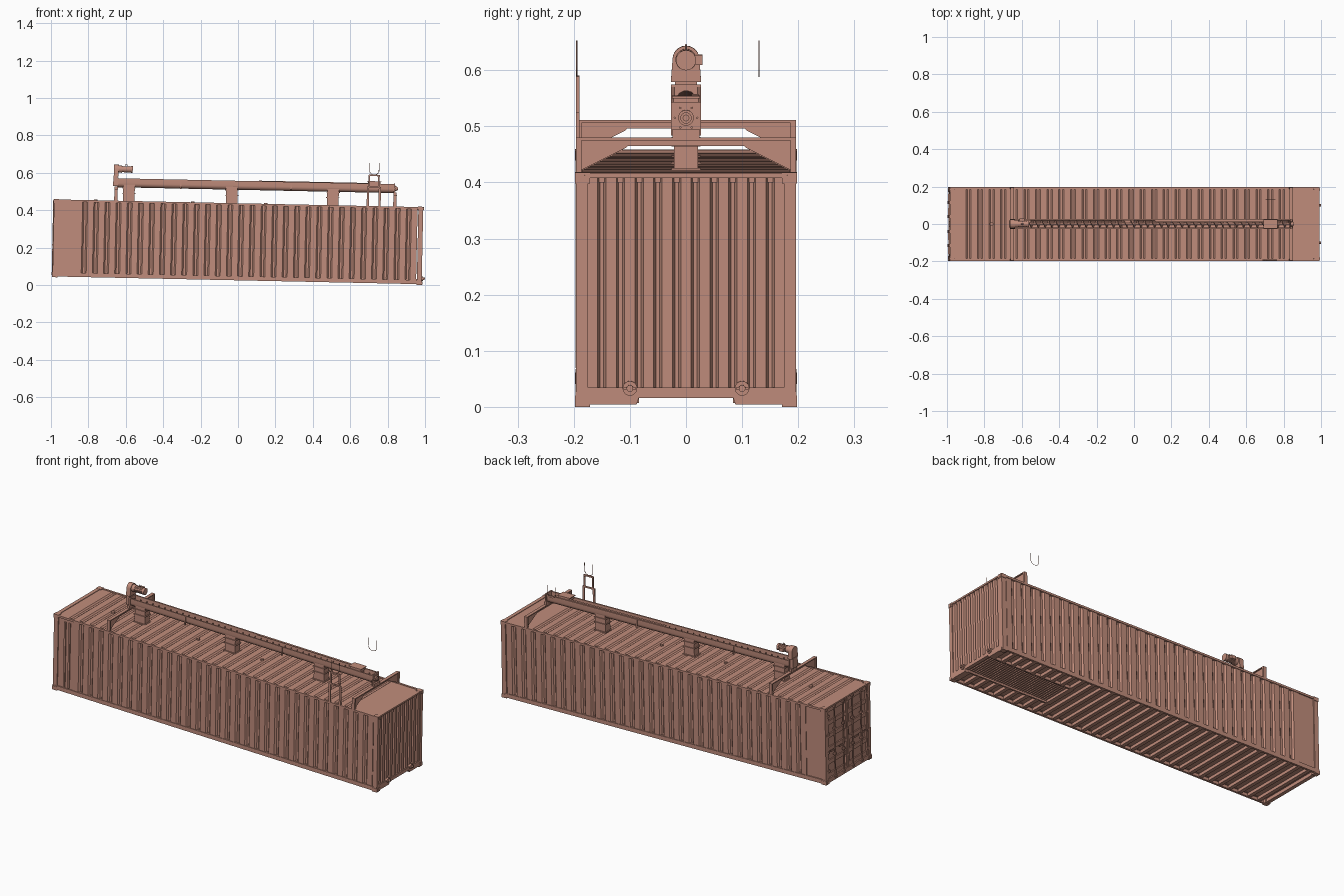
import bpy, bmesh, math
from mathutils import Matrix, Vector

cube = bpy.data.objects.get("Cube")
if cube:
    bpy.data.objects.remove(cube, do_unlink=True)

COLOUR = (0.53, 0.265, 0.2, 1)
mat = bpy.data.materials.new("dusty_red_paint")
mat.use_nodes = True
mat.diffuse_color = COLOUR
mat.node_tree.nodes["Principled BSDF"].inputs["Base Color"].default_value = COLOUR

# The whole container leans slightly down towards +x
TILT = Matrix.Translation((0, 0, 0.0208)) @ Matrix.Rotation(0.021, 4, 'Y')
X0, X1, W, H = -0.992, 0.982, 0.197, 0.418
ORDER = {'x': (2, 0, 1), 'y': (0, 2, 1), 'z': (0, 1, 2)}


def prism(bm, pts, axis, a, b):
    """Extrude a 2D outline along an axis from a to b."""
    def put(p, d):
        q = (p[0], p[1], d)
        return bm.verts.new([q[i] for i in ORDER[axis]])
    lo, hi = [put(p, a) for p in pts], [put(p, b) for p in pts]
    bm.faces.new(lo)
    bm.faces.new(hi)
    for i in range(len(pts)):
        j = (i + 1) % len(pts)
        bm.faces.new((lo[i], lo[j], hi[j], hi[i]))


def box(bm, x, y, z):
    prism(bm, [(x[0], y[0]), (x[1], y[0]), (x[1], y[1]), (x[0], y[1])], 'z', *z)


def disc(bm, c, r, axis, a, b, n=20):
    ring = [(c[0] + r * math.cos(t * math.tau / n), c[1] + r * math.sin(t * math.tau / n)) for t in range(n)]
    prism(bm, ring, axis, a, b)


def wave(u0, u1, n, outer, inner, back):
    """Trapezoid corrugation outline closed by a straight back."""
    p = (u1 - u0) / (n + 0.55)
    pts = []
    for i in range(n + 1):
        s = u0 + i * p
        pts += [(s, outer), (s + p * 0.55, outer)]
        if i < n:
            pts += [(s + p * 0.68, inner), (s + p * 0.87, inner)]
    return pts + [(u1, back), (u0, back)]


def finish(bm, name, smooth=False):
    bmesh.ops.recalc_face_normals(bm, faces=bm.faces)
    me = bpy.data.meshes.new(name)
    bm.to_mesh(me)
    bm.free()
    me.materials.append(mat)
    ob = bpy.data.objects.new(name, me)
    bpy.context.collection.objects.link(ob)
    ob.matrix_world = TILT
    if smooth:
        bpy.ops.object.select_all(action='DESELECT')
        ob.select_set(True)
        bpy.context.view_layer.objects.active = ob
        bpy.ops.object.shade_smooth_by_angle(angle=math.radians(35))
    return ob


def wire(name, pts, r):
    cu = bpy.data.curves.new(name, 'CURVE')
    cu.dimensions, cu.bevel_depth, cu.bevel_resolution = '3D', r, 1
    cu.use_fill_caps = True
    sp = cu.splines.new('POLY')
    sp.points.add(len(pts) - 1)
    for p, q in zip(sp.points, pts):
        p.co = (*q, 1)
    cu.materials.append(mat)
    ob = bpy.data.objects.new(name, cu)
    bpy.context.collection.objects.link(ob)
    ob.matrix_world = TILT


# Corrugated side walls
for s, name in ((-1, "front_wall"), (1, "back_wall")):
    bm = bmesh.new()
    prism(bm, wave(X0 + 0.12, X1 - 0.03, 30, s * 0.194, s * 0.186, s * 0.18), 'z', 0.02, 0.408)
    box(bm, (X0 + 0.02, X0 + 0.12), sorted((s * 0.18, s * 0.191)), (0.02, 0.408))
    finish(bm, name)

# Corrugated end wall
bm = bmesh.new()
prism(bm, [(x, y) for y, x in wave(-0.176, 0.176, 10, X1 - 0.004, X1 - 0.014, X1 - 0.02)], 'z', 0.032, 0.41)
finish(bm, "end_wall")

# Roof: corrugated, with a plain sheet at the low end
bm = bmesh.new()
prism(bm, wave(X0 + 0.05, 0.83, 28, 0.414, 0.408, 0.4), 'y', -0.185, 0.185)
box(bm, (0.83, X1 - 0.01), (-0.185, 0.185), (0.4, 0.414))
box(bm, (X0 + 0.01, X0 + 0.05), (-0.185, 0.185), (0.4, 0.414))
for x in (-0.77, -0.25, 0.14):
    disc(bm, (x, 0.0), 0.009, 'z', 0.41, 0.42, 12)
finish(bm, "roof")

# Posts, rails and corner castings
bm = bmesh.new()
for s in (-1, 1):
    side = sorted((s * 0.186, s * W))
    box(bm, (X0, X1), side, (0.405, 0.416))
    box(bm, (X0, X1), side, (0.004, 0.026))
    for x in ((X0, X0 + 0.026), (X1 - 0.026, X1)):
        box(bm, x, sorted((s * 0.175, s * 0.196)), (0.01, 0.41))
for x in ((X0, X0 + 0.02), (X1 - 0.02, X1)):
    box(bm, x, (-0.18, 0.18), (0.408, 0.417))
sill = [(-0.18, 0.004), (-0.088, 0.004), (-0.084, 0.016), (0.084, 0.016), (0.088, 0.004),
        (0.18, 0.004), (0.18, 0.034), (-0.18, 0.034)]
prism(bm, sill, 'x', X1 - 0.02, X1)
box(bm, (X0, X0 + 0.02), (-0.18, 0.18), (0.004, 0.028))
finish(bm, "frame_rails")

bm = bmesh.new()
for x, d in ((X0 - 0.002, 1), (X1 + 0.002, -1)):
    for s in (-1, 1):
        for z in (0, H - 0.02):
            box(bm, sorted((x, x + d * 0.029)), sorted((s * 0.171, s * 0.198)), (z, z + 0.02))
            # raised oval around each lifting hole
            oval = [(s * 0.185 + 0.006 * math.cos(t * math.pi / 6), z + 0.01 + 0.008 * math.sin(t * math.pi / 6))
                    for t in range(12)]
            prism(bm, oval, 'x', *sorted((x, x - d * 0.002)))
finish(bm, "corner_castings")

# Floor, cross members and tunnel grating
bm = bmesh.new()
box(bm, (X0 + 0.01, X1 - 0.01), (-0.187, 0.187), (0.022, 0.03))
for i in range(32):
    x = X0 + 0.045 + i * 0.061
    spans = [(-0.186, 0.186)] if x < 0.46 else [(-0.186, -0.09), (0.09, 0.186)]
    for y in spans:
        box(bm, (x, x + 0.02), y, (0.006, 0.023))
finish(bm, "floor_and_cross_members")
bm = bmesh.new()
for s in (-1, 1):
    box(bm, (0.46, X1 - 0.02), sorted((s * 0.084, s * 0.092)), (0.006, 0.023))
box(bm, (0.45, 0.46), (-0.092, 0.092), (0.006, 0.023))
for i in range(34):
    x = 0.465 + i * 0.0145
    box(bm, (x, x + 0.008), (-0.085, 0.085), (0.016, 0.023))
finish(bm, "tunnel_grating")

# Outlet flanges in the end wall
bm = bmesh.new()
for y in (-0.1, 0.1):
    disc(bm, (y, 0.033), 0.013, 'x', X1 - 0.015, X1 + 0.006)
    disc(bm, (y, 0.033), 0.006, 'x', X1, X1 + 0.016)
    box(bm, (X1, X1 + 0.01), (y - 0.011, y + 0.011), (0.031, 0.035))
finish(bm, "outlet_flanges", True)

# Doors with panels, hinges and locking bars
bm = bmesh.new()
bars = bmesh.new()
for s in (-1, 1):
    box(bm, (X0 + 0.012, X0 + 0.02), sorted((s * 0.002, s * 0.176)), (0.028, 0.408))
    for y in (0.002, 0.164):
        box(bm, (X0 + 0.003, X0 + 0.013), sorted((s * y, s * (y + 0.012))), (0.028, 0.408))
    for k in range(6):
        z = 0.03 + k * 0.071
        box(bm, (X0 + 0.005, X0 + 0.013), sorted((s * 0.01, s * 0.168)), (z, z + 0.022))
    for y in (0.04, 0.115):
        disc(bars, (X0 - 0.001, s * y), 0.0035, 'z', 0.012, 0.413, 10)
        for z in (0.018, 0.14, 0.28, 0.4):
            box(bars, (X0 - 0.006, X0 + 0.006), (s * y - 0.008, s * y + 0.008), (z, z + 0.009))
        box(bars, (X0 - 0.007, X0 - 0.003), sorted((s * y, s * (y + 0.045))), (0.17, 0.178))
    for z in (0.06, 0.16, 0.26, 0.36):
        box(bars, (X0 - 0.001, X0 + 0.008), sorted((s * 0.16, s * 0.185)), (z, z + 0.012))
finish(bm, "doors")
finish(bars, "door_locking_bars")

# Vertical pipes on the front wall near the doors
bm = bmesh.new()
for x in (-0.925, -0.898):
    box(bm, (x - 0.005, x + 0.005), (-0.197, -0.189), (0.03, 0.39))
finish(bm, "front_wall_strips")

# Cross frames that carry the conveyor ends
for x, name in ((-0.662, "high_cross_frame"), (0.83, "low_cross_frame")):
    bm = bmesh.new()
    half = [(0.196, 0.414), (0.184, 0.42), (0.108, 0.458), (0.104, 0.462)]
    top = [(-0.196, 0.476), (0.196, 0.476)]
    outline = top + half + [(-y, z) for y, z in reversed(half)]
    prism(bm, outline, 'x', x - 0.003, x + 0.003)
    box(bm, (x - 0.009, x + 0.009), (-0.196, 0.196), (0.472, 0.477))
    for s in (-1, 1):
        box(bm, (x - 0.009, x + 0.009), sorted((s * 0.186, s * 0.196)), (0.412, 0.476))
    box(bm, (x - 0.008, x + 0.008), (-0.024, 0.024), (0.476, 0.492))
    finish(bm, name)

# Conveyor trough: open U section with flanged lips
bm = bmesh.new()
arc = [math.pi + math.pi * t / 10 for t in range(11)]
outer = [(0.022 * math.cos(a), 0.51 + 0.022 * math.sin(a)) for a in arc]
inner = [(0.02 * math.cos(a), 0.51 + 0.02 * math.sin(a)) for a in reversed(arc)]
trough = ([(-0.027, 0.536), (-0.027, 0.533), (-0.022, 0.533)] + outer +
          [(0.022, 0.533), (0.027, 0.533), (0.027, 0.536), (0.02, 0.536)] + inner + [(-0.02, 0.536)])
prism(bm, trough, 'x', -0.655, 0.825)
for x in (-0.658, -0.32, 0.27, 0.822):
    end = abs(x) > 0.6
    if end:
        box(bm, (x, x + 0.007), (-0.027, 0.027), (0.48, 0.54))
    else:
        for s in (-1, 1):
            box(bm, (x, x + 0.007), sorted((s * 0.021, s * 0.027)), (0.487, 0.536))
box(bm, (0.1, 0.685), (0.01, 0.022), (0.536, 0.539))
box(bm, (0.685, 0.75), (-0.022, 0.022), (0.53, 0.545))
box(bm, (0.68, 0.755), (-0.025, 0.025), (0.545, 0.549))
finish(bm, "conveyor_trough", True)

# Screw shaft and helical blade
bm = bmesh.new()
disc(bm, (0, 0.512), 0.006, 'x', -0.67, 0.845, 12)
finish(bm, "screw_shaft", True)
bm = bmesh.new()
prev = None
for i in range(40 * 14 + 1):
    a, x = i * math.tau / 14, -0.65 + i * 1.465 / (40 * 14)
    cur = [bm.verts.new((x, r * math.cos(a), 0.512 + r * math.sin(a))) for r in (0.005, 0.018)]
    if prev:
        bm.faces.new((prev[0], prev[1], cur[1], cur[0]))
    prev = cur
blade = finish(bm, "screw_blade")
blade.modifiers.new("thickness", 'SOLIDIFY').thickness = 0.0015

# End bearing
bm = bmesh.new()
disc(bm, (0, 0.512), 0.014, 'x', 0.828, 0.836)
disc(bm, (0, 0.512), 0.010, 'x', 0.836, 0.842)
for k in range(6):
    a = k * math.tau / 6
    disc(bm, (0.02 * math.cos(a), 0.512 + 0.02 * math.sin(a)), 0.002, 'x', 0.828, 0.832, 8)
finish(bm, "end_bearing", True)

# Discharge chutes from trough to roof
for x, name in ((-0.593, "high_chute"), (-0.043, "middle_chute"), (0.498, "low_chute")):
    bm = bmesh.new()
    box(bm, (x - 0.031, x + 0.031), (-0.021, 0.021), (0.408, 0.51))
    for z in (0.412, 0.455, 0.483):
        box(bm, (x - 0.036, x + 0.036), (-0.026, 0.026), (z, z + 0.004))
    finish(bm, name)

# Gear motor above the high end
bm = bmesh.new()
dome = [(-0.027, 0.545), (0.027, 0.545)] + [(0.024 * math.cos(a), 0.585 + 0.024 * math.sin(a))
                                            for a in (math.pi * t / 12 for t in range(13))]
prism(bm, dome, 'x', -0.675, -0.65)
box(bm, (-0.678, -0.655), (-0.02, 0.02), (0.495, 0.55))
disc(bm, (0, 0.585), 0.019, 'x', -0.65, -0.632)
disc(bm, (0, 0.585), 0.016, 'x', -0.632, -0.585)
disc(bm, (0, 0.585), 0.018, 'x', -0.585, -0.575)
for k in range(7):
    disc(bm, (0, 0.585), 0.018, 'x', -0.628 + k * 0.006, -0.626 + k * 0.006)
box(bm, (-0.625, -0.598), (0.014, 0.029), (0.576, 0.594))
finish(bm, "gear_motor", True)
wire("motor_lifting_eye", [(-0.61 + 0.006 * math.cos(t * math.pi / 8), 0, 0.602 + 0.01 * math.sin(t * math.pi / 8))
                           for t in range(9)], 0.0015)

# Access ladder head on the front edge
bm = bmesh.new()
for x in (0.685, 0.748):
    box(bm, (x - 0.006, x + 0.006), (-0.196, -0.19), (0.405, 0.52))
    inward = 0.006 if x < 0.7 else -0.006
    box(bm, (x + inward - 0.004, x + inward + 0.004), (-0.196, -0.19), (0.515, 0.584))
for z in (0.513, 0.576):
    box(bm, (0.688, 0.745), (-0.196, -0.19), (z, z + 0.008))
finish(bm, "ladder_head")


# Thin U-shaped handrail hooks
def u_path(y):
    bend = [(0.7165 - 0.025 * math.cos(t * math.pi / 10), y, 0.605 - 0.022 * math.sin(t * math.pi / 10))
            for t in range(11)]
    return [(0.6915, y, 0.647)] + bend + [(0.7415, y, 0.647)]


wire("ladder_hook", u_path(-0.195), 0.0016)
wire("back_hook", u_path(0.13), 0.0012)
